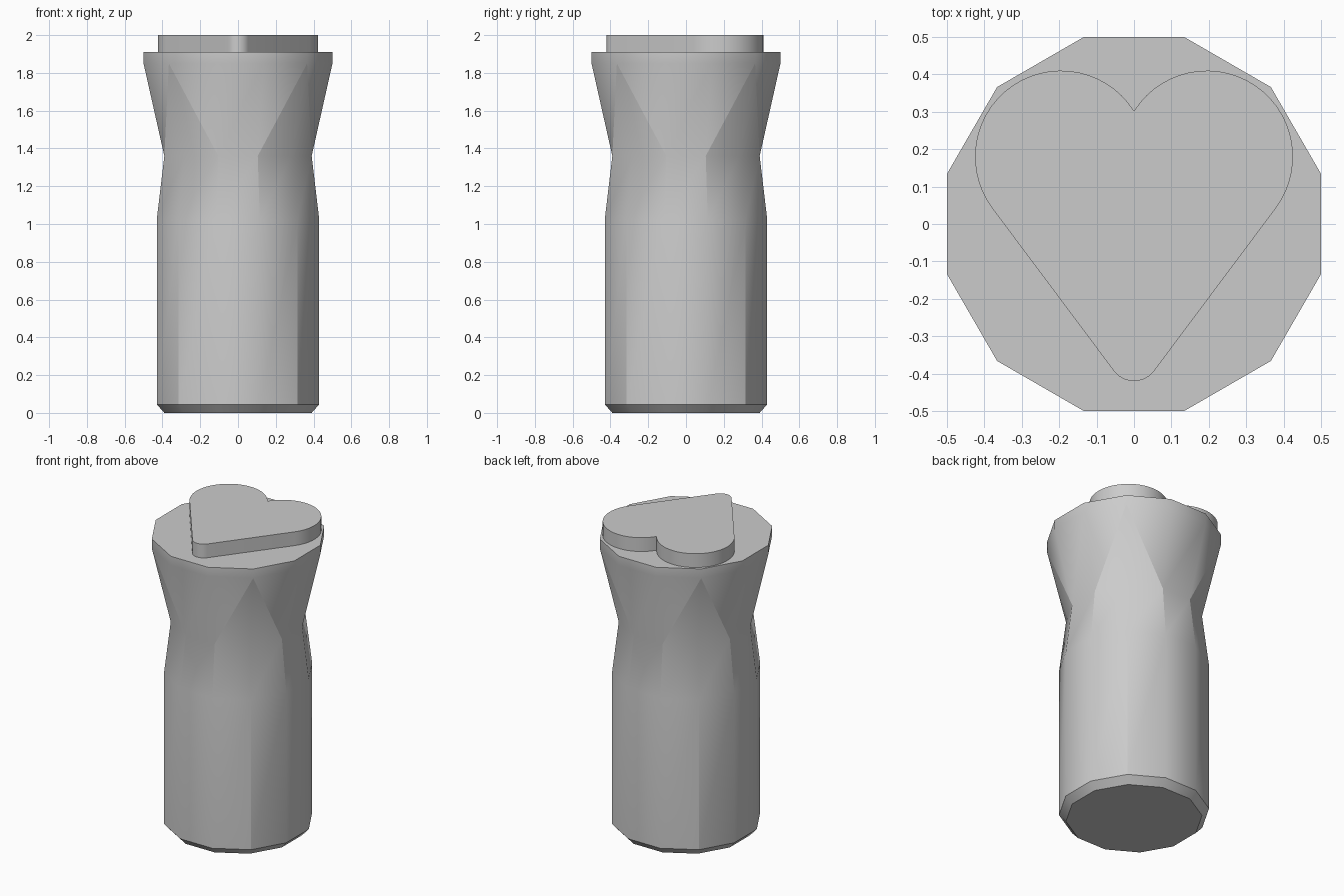
import bpy, bmesh
from math import radians, sin, cos, pi

cube = bpy.data.objects.get("Cube")
if cube:
    bpy.data.objects.remove(cube, do_unlink=True)

SIDES = 12
GREY = (0.6, 0.6, 0.6, 1.0)

mat = bpy.data.materials.new("plain grey")
mat.use_nodes = True
mat.diffuse_color = GREY
mat.node_tree.nodes["Principled BSDF"].inputs["Base Color"].default_value = GREY


def finish(bm, name):
    """Turn a bmesh into a named, shaded object."""
    bmesh.ops.recalc_face_normals(bm, faces=bm.faces)
    mesh = bpy.data.meshes.new(name)
    bm.to_mesh(mesh)
    bm.free()
    mesh.materials.append(mat)
    obj = bpy.data.objects.new(name, mesh)
    bpy.context.collection.objects.link(obj)
    bpy.ops.object.select_all(action='DESELECT')
    obj.select_set(True)
    bpy.context.view_layer.objects.active = obj
    bpy.ops.object.shade_smooth_by_angle(angle=radians(31))
    return obj


def is_corner(i):
    """Columns on the four diagonals."""
    return i % 3 == 1


# Bottle body: (half width across flats, height) from base to rim
profile = [(0.39, 0), (0.43, 0.045), (0.43, 1.025), (0.39, 1.36), (0.5, 1.85), (0.5, 1.91)]
bm = bmesh.new()
rings = []
for half, z in profile:
    r = half / cos(pi / SIDES)
    angles = [2 * pi * (i + 0.5) / SIDES for i in range(SIDES)]
    rings.append([bm.verts.new((r * cos(a), r * sin(a), z)) for a in angles])
bm.faces.new(rings[0])
bm.faces.new(rings[-1])

creases = []
for level, (low, high) in enumerate(zip(rings, rings[1:])):
    for i in range(SIDES):
        j = (i + 1) % SIDES
        a, b, c, d = low[i], low[j], high[j], high[i]
        if level == 3 and is_corner(i):      # flared neck facets fan out from each corner
            bm.faces.new((a, b, d))
            bm.faces.new((b, c, d))
            creases.append((b, d))
        elif level == 3 and is_corner(j):
            bm.faces.new((a, b, c))
            bm.faces.new((a, c, d))
            creases.append((a, c))
        else:
            bm.faces.new((a, b, c, d))
        # Crisp body corners, crisp waist edges either side of them
        if (level == 1 and is_corner(i)) or (level == 2 and not is_corner(i)):
            creases.append((a, d))
bm.verts.index_update()
crease_ids = {frozenset(v.index for v in pair) for pair in creases}
body = finish(bm, "bottle_body")
for edge in body.data.edges:
    if frozenset(edge.vertices) in crease_ids:
        edge.use_edge_sharp = True

# Heart-shaped lid: right half outline from notch to tip, then mirrored


def arc(cx, cy, r, start, end, steps):
    for k in range(steps + 1):
        a = radians(start + (end - start) * k / steps)
        yield cx + r * cos(a), cy + r * sin(a)


half = list(arc(0.195, 0.18, 0.23, 148, -36.7, 28))
half[0] = (0, half[0][1])
half += list(arc(0, -0.353, 0.067, -36.7, -90, 6))
half[-1] = (0, half[-1][1])
outline = half + [(-x, y) for x, y in half[-2:0:-1]]

bm = bmesh.new()
base = bm.faces.new([bm.verts.new((x, y, 1.91)) for x, y in outline])
top = bmesh.ops.extrude_face_region(bm, geom=[base], use_keep_orig=True)
bmesh.ops.translate(bm, vec=(0, 0, 0.09), verts=[g for g in top["geom"] if isinstance(g, bmesh.types.BMVert)])
finish(bm, "heart_lid")
